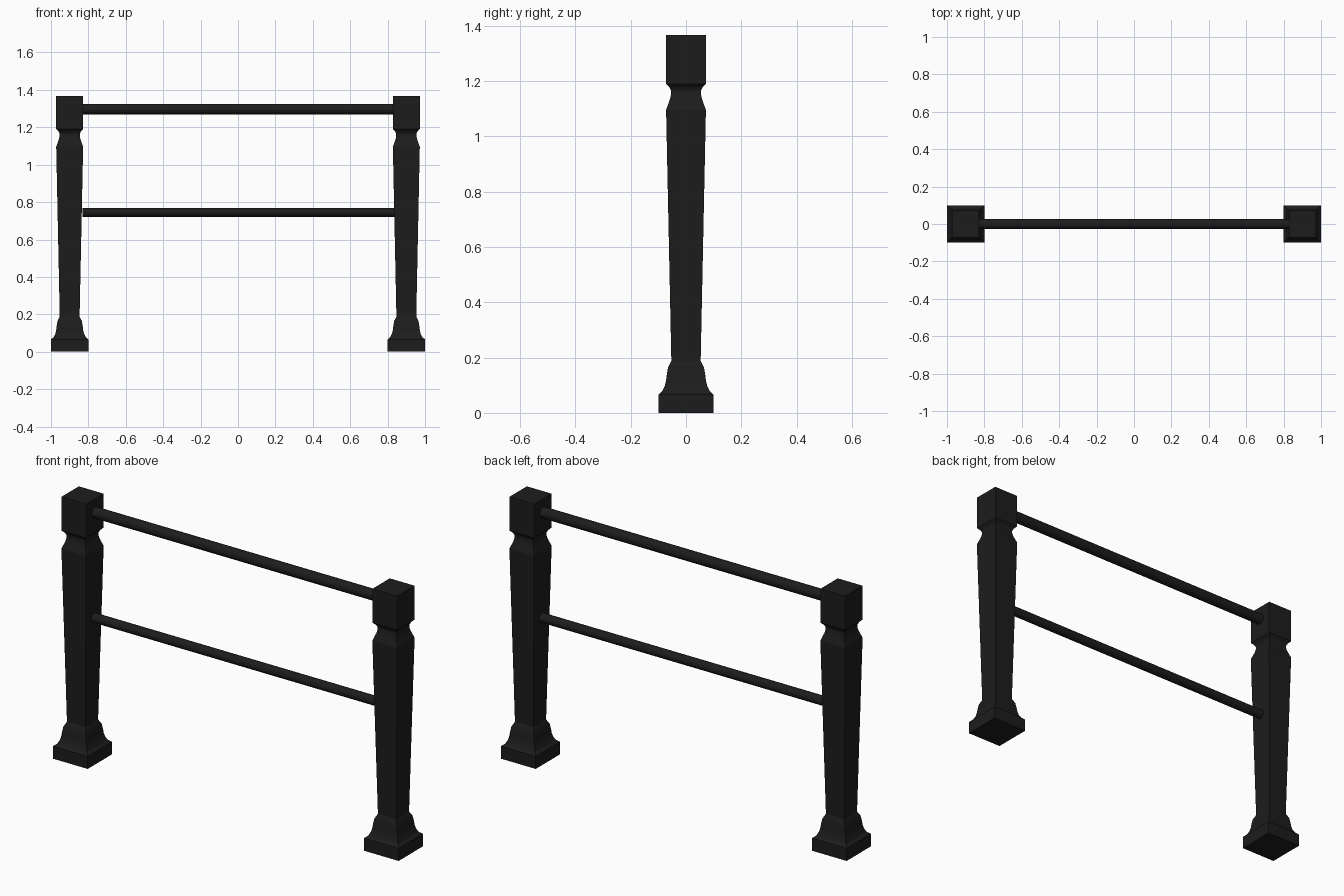
import bpy, bmesh, math

if "Cube" in bpy.data.objects:
    bpy.data.objects.remove(bpy.data.objects["Cube"])

# Shared near-black painted finish
black = bpy.data.materials.new("black_paint")
black.diffuse_color = (0.012, 0.012, 0.012, 1)
black.use_nodes = True
black.node_tree.nodes["Principled BSDF"].inputs["Base Color"].default_value = black.diffuse_color


def finish(obj, angle):
    obj.data.materials.append(black)
    bpy.ops.object.select_all(action='DESELECT')
    obj.select_set(True)
    bpy.context.view_layer.objects.active = obj
    bpy.ops.object.shade_smooth_by_angle(angle=math.radians(angle))


# Square post outline: (half width, height)
PROFILE = [(0.100, 0.0), (0.100, 0.066), (0.086, 0.078), (0.077, 0.096),
           (0.072, 0.117), (0.070, 0.135), (0.065, 0.165), (0.053, 0.188),
           (0.072, 1.096), (0.066, 1.112), (0.058, 1.135), (0.054, 1.152),
           (0.054, 1.165), (0.060, 1.178), (0.072, 1.190), (0.072, 1.367)]


def post(name, x):
    bm = bmesh.new()
    rings = [[bm.verts.new((sx * h, sy * h, z))
              for sx, sy in ((-1, -1), (1, -1), (1, 1), (-1, 1))]
             for h, z in PROFILE]
    for low, high in zip(rings, rings[1:]):
        for i in range(4):
            j = (i + 1) % 4
            bm.faces.new((low[i], low[j], high[j], high[i]))
    bm.faces.new(rings[0][::-1])
    bm.faces.new(rings[-1])
    mesh = bpy.data.meshes.new(name)
    bm.to_mesh(mesh)
    bm.free()
    obj = bpy.data.objects.new(name, mesh)
    obj.location.x = x
    bpy.context.collection.objects.link(obj)
    finish(obj, 20)


def rail(name, z, radius, x0, x1):
    bpy.ops.mesh.primitive_cylinder_add(
        vertices=20, radius=radius, depth=x1 - x0,
        location=((x0 + x1) / 2, 0, z), rotation=(0, math.pi / 2, 0))
    obj = bpy.context.object
    obj.name = name
    finish(obj, 30)


# Turned-style posts at each end
post("left_post", -0.9)
post("right_post", 0.9)

# Horizontal round rails between the posts
rail("upper_rail", 1.297, 0.028, -0.83, 0.83)
rail("lower_rail", 0.745, 0.024, -0.832, 0.84)
